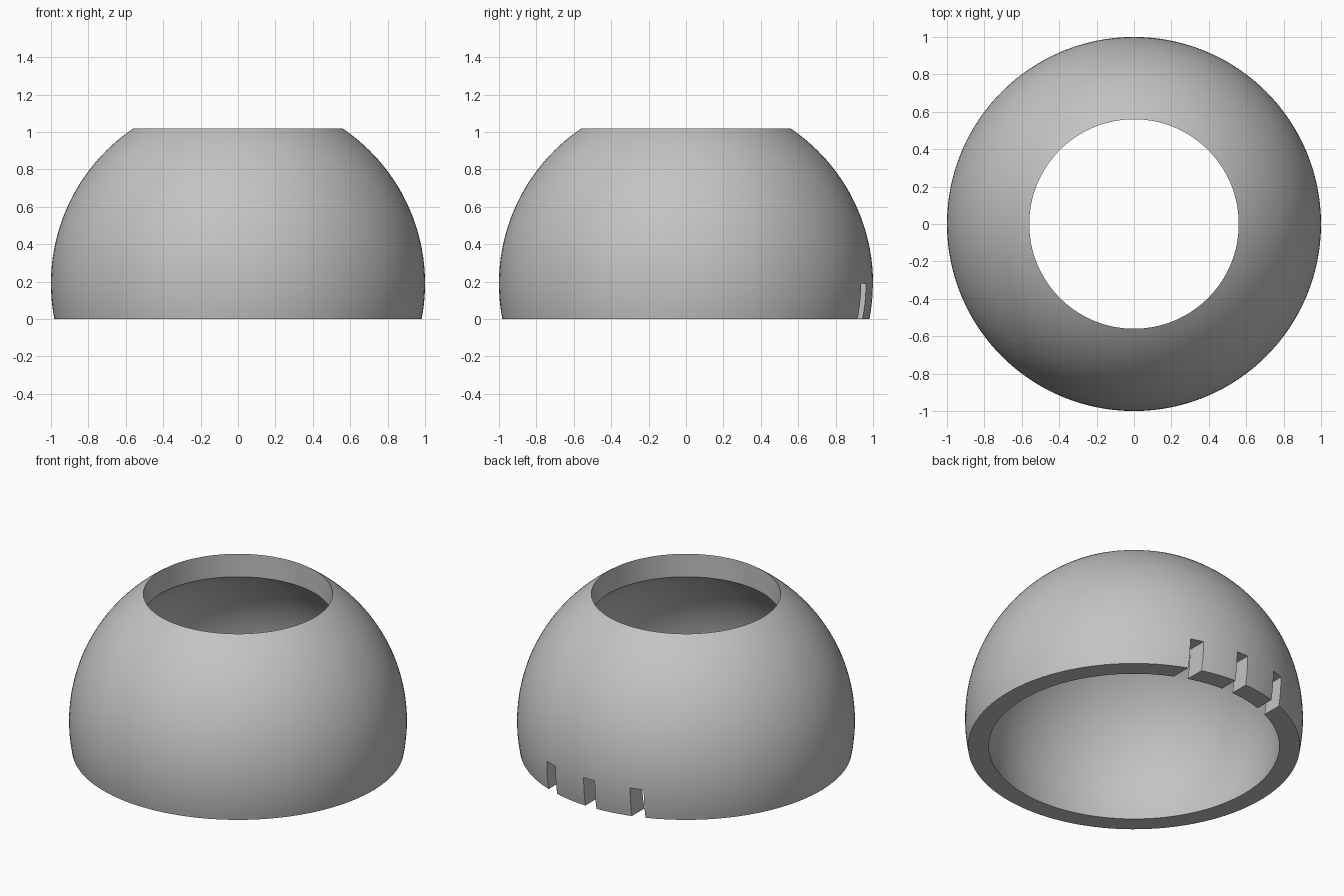
import bpy
import bmesh
from math import asin, cos, sin, sqrt, radians
from mathutils import Matrix, Vector

cube = bpy.data.objects.get("Cube")
if cube:
    bpy.data.objects.remove(cube, do_unlink=True)

OUTER, INNER, HOLE = 1.0, 0.88, 0.56
CENTRE_Z = 0.19
SEGMENTS, STEPS = 128, 32

grey = bpy.data.materials.new("plain grey")
grey.use_nodes = True
colour = (0.55, 0.55, 0.55, 1)
grey.diffuse_color = colour
grey.node_tree.nodes["Principled BSDF"].inputs["Base Color"].default_value = colour


def add_object(name, bm):
    mesh = bpy.data.meshes.new(name)
    bm.to_mesh(mesh)
    bm.free()
    mesh.materials.append(grey)
    obj = bpy.data.objects.new(name, mesh)
    bpy.context.collection.objects.link(obj)
    return obj


def arc(radius):
    """Sphere profile from the flat base up to the rim of the top hole."""
    low, high = asin(-CENTRE_Z / radius), asin(sqrt(radius**2 - HOLE**2) / radius)
    angles = [low + (high - low) * i / STEPS for i in range(STEPS + 1)]
    return [Vector((radius * cos(a), 0, CENTRE_Z + radius * sin(a))) for a in angles]


# Hollow dome: closed wall profile turned about the vertical axis
bm = bmesh.new()
verts = [bm.verts.new(p) for p in arc(OUTER) + arc(INNER)[::-1]]
edges = [bm.edges.new((v, verts[i - 1])) for i, v in enumerate(verts)]
bmesh.ops.spin(bm, geom=verts + edges, cent=(0, 0, 0), axis=(0, 0, 1),
               angle=radians(360), steps=SEGMENTS, use_merge=True)
bmesh.ops.remove_doubles(bm, verts=bm.verts, dist=0.0001)
bmesh.ops.recalc_face_normals(bm, faces=bm.faces)
dome = add_object("dome_shell", bm)

# Three parallel slots through the back of the lower rim
bm = bmesh.new()
for x in (-0.31, 0, 0.31):
    bmesh.ops.create_cube(bm, size=1, matrix=Matrix.Translation((x, 0.9, 0.045))
                          @ Matrix.Diagonal((0.08, 0.5, 0.29, 1)))
cutter = add_object("slot_cutter", bm)
cutter.hide_render = True

cut = dome.modifiers.new("slots", 'BOOLEAN')
cut.operation = 'DIFFERENCE'
cut.solver = 'EXACT'
cut.object = cutter
bpy.context.view_layer.objects.active = dome
dome.select_set(True)
bpy.ops.object.modifier_apply(modifier=cut.name)
bpy.data.objects.remove(cutter, do_unlink=True)

# Smooth walls with crisp rims
bpy.ops.object.shade_smooth_by_angle(angle=radians(30))
